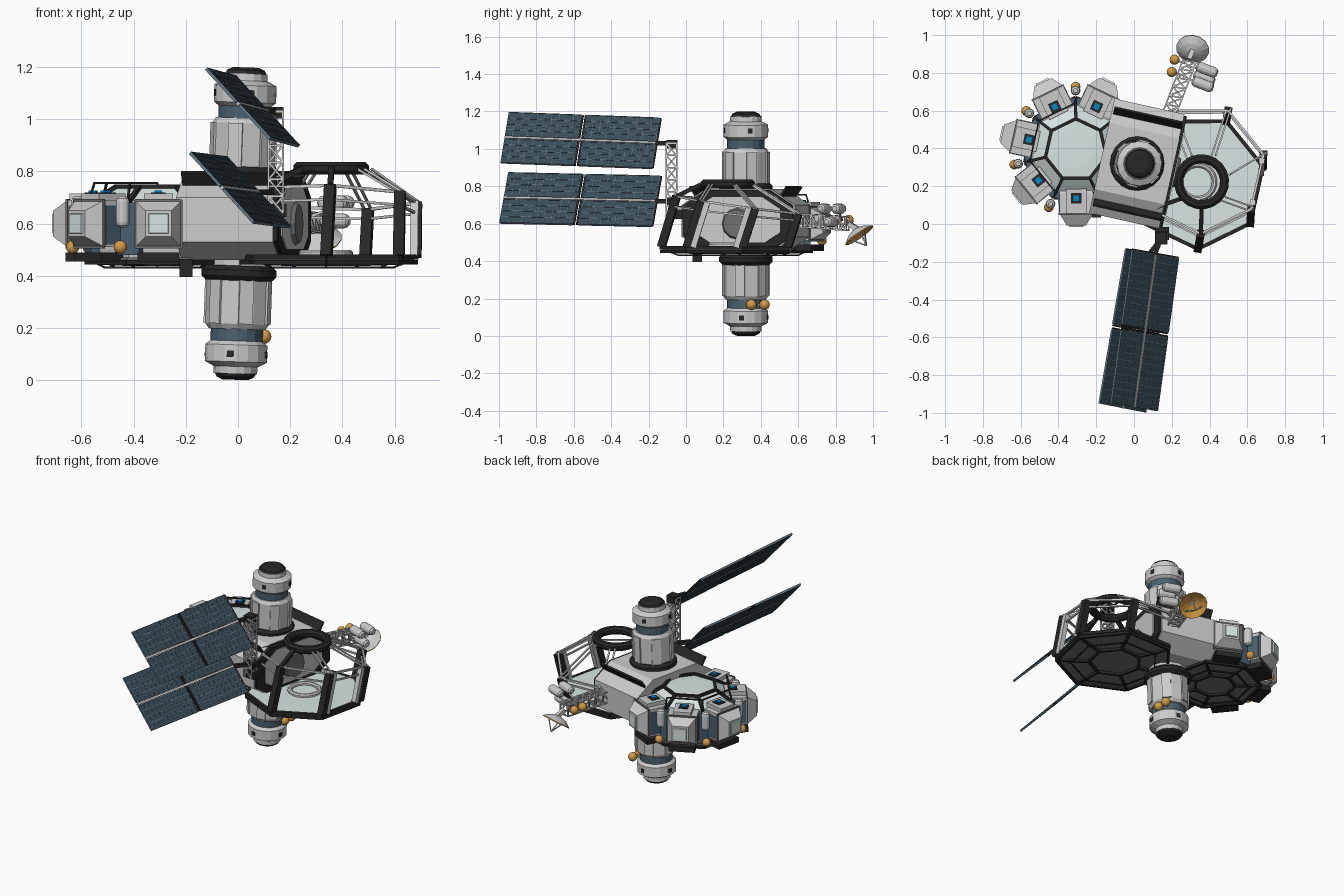
import bpy, bmesh
from math import sin, cos, pi, radians, sqrt
from mathutils import Matrix, Vector as V

if "Cube" in bpy.data.objects:
    bpy.data.objects.remove(bpy.data.objects["Cube"])

def T(x, y, z): return Matrix.Translation((x, y, z))
def R(a, ax): return Matrix.Rotation(a, 4, ax)
I = Matrix.Identity(4)
STEP = 2 * pi / 7
ROOT = T(.015, .32, 0) @ R(radians(-12.5), 'Z')      # long axis of the station
HUB, CUP = ROOT @ T(-.33, 0, 0), ROOT @ T(.335, 0, 0)

def mat(name, r, g, b):
    m = bpy.data.materials.new(name)
    m.diffuse_color = (r, g, b, 1)
    m.use_nodes = True
    m.node_tree.nodes["Principled BSDF"].inputs["Base Color"].default_value = m.diffuse_color
    return m
BLACK = mat("black", .02, .02, .02)
DARK = mat("dark_grey", .16, .16, .16)
GLASS = mat("pale_glass", .68, .78, .77)
SLATE = mat("slate", .07, .12, .16)
CELL = mat("solar_cell", .04, .075, .10)
LINE = mat("cell_line", .12, .18, .22)
ORANGE = mat("orange", .65, .32, .06)
BLUE = mat("blue", .0, .25, .6)

def finish(name, bm, m=None, M=I):
    bmesh.ops.recalc_face_normals(bm, faces=bm.faces)
    me = bpy.data.meshes.new(name)
    bm.to_mesh(me)
    bm.free()
    o = bpy.data.objects.new(name, me)
    bpy.context.collection.objects.link(o)
    o.matrix_world = M
    if m: me.materials.append(m)
    return o

def lathe(name, prof, n, M=I, m=None, start=0, closed=False):
    """Revolve (radius, height) points into n flat sides; capped, or closed into a ring."""
    bm = bmesh.new()
    rings = [[bm.verts.new((r * cos(start + 2*pi*i/n), r * sin(start + 2*pi*i/n), z))
              for i in range(n)] for r, z in prof]
    for a, b in list(zip(rings, rings[1:])) + ([(rings[-1], rings[0])] if closed else []):
        for i in range(n):
            bm.faces.new((a[i], a[(i+1) % n], b[(i+1) % n], b[i]))
    if not closed:
        bm.faces.new(rings[0])
        bm.faces.new(rings[-1])
    return finish(name, bm, m, M)

def torus(name, r, t, z, M, m):
    prof = [(r + t * cos(k*pi/4 + pi/8), z + t * sin(k*pi/4 + pi/8)) for k in range(8)]
    return lathe(name, prof, 20, M, m, closed=True)

def beams(name, segs, w, m=None, M=I, d=None):
    bm = bmesh.new()
    for a, b in segs:
        a, b = V(a), V(b)
        q = (b - a).to_track_quat('Z', 'Y').to_matrix().to_4x4()
        bmesh.ops.create_cube(bm, size=1, matrix=Matrix.Translation((a + b) / 2) @ q
                              @ Matrix.Diagonal((w, d or w, (b - a).length, 1)))
    return finish(name, bm, m, M)

def boxes(name, items, m=None, M=I):
    bm = bmesh.new()
    for c, s in items:
        bmesh.ops.create_cube(bm, size=1, matrix=T(*c) @ Matrix.Diagonal((*s, 1)))
    return finish(name, bm, m, M)

def balls(name, pts, r, M=I):
    bm = bmesh.new()
    for p in pts:
        bmesh.ops.create_uvsphere(bm, u_segments=12, v_segments=8, radius=r, matrix=T(*p))
    for f in bm.faces: f.smooth = True
    finish(name, bm, ORANGE, M)

def tank(name, M, r, L):
    h = L / 2
    lathe(name, [(r*.45, -h), (r*.85, -h + r*.3), (r, -h + r*.8), (r, h - r*.8),
                 (r*.85, h - r*.3), (r*.45, h)], 12, M)

def truss(name, a, b, w, n, side, up, M=I):
    a, b = V(a), V(b)
    s, u = V(side) * w/2, V(up) * w/2
    cs = [s + u, s - u, -s - u, -s + u]
    segs = [(a + c, b + c) for c in cs]
    for i in range(n):
        p, q = a.lerp(b, i / n), a.lerp(b, (i + 1) / n)
        for k in range(4):
            segs += [(p + cs[k], q + cs[(k+1) % 4]), (q + cs[k], q + cs[(k+1) % 4])]
    beams(name, segs, .008, None, M)

def hept(r, z, start, k): return (r * cos(start + k*STEP), r * sin(start + k*STEP), z)
def loop(r, z, s): return [(hept(r, z, s, k), hept(r, z, s, k+1)) for k in range(7)]
def spokes(r1, z1, r2, z2, s): return [(hept(r1, z1, s, k), hept(r2, z2, s, k)) for k in range(7)]

# --- vertical tower, same stack above and below
MID = T(.01, .32, .6) @ R(radians(2), 'Y')
for tag, M in (("upper", MID), ("lower", MID @ R(pi, 'X'))):
    lathe(tag + "_drum", [(.122, .14), (.122, .385), (.108, .405)], 12, M)
    for k in range(6):
        boxes(f"{tag}_drum_panel_{k}", [((.12, 0, .29), (.012, .055, .19))], None, M @ R(pi/12 + k*pi/3, 'Z'))
    torus(tag + "_collar", .115, .031, .19, M, BLACK)
    lathe(tag + "_neck", [(.1, .39), (.1, .46)], 16, M, SLATE)
    lathe(tag + "_band", [(.1, .45), (.119, .465), (.119, .53), (.085, .548), (.083, .575)], 16, M)
    for k in range(4):
        boxes(f"{tag}_vent_{k}", [((.117, 0, .5), (.006, .025, .025))], BLACK, M @ R(k*pi/2 + pi/16, 'Z'))
    lathe(tag + "_cap", [(.08, .572), (.072, .588), (.05, .599)], 16, M, BLACK)
balls("drum_tank", [(.1, .35, .167), (.1, .42, .167)], .028)
beams("drum_tank_mount", [((.03, .36, .167), (.1, .35, .167)), ((.03, .36, .167), (.1, .42, .167))], .012)

# --- central body: octagonal section along the long axis
prof = [(.31, .53), (.31, .70), (.18, .785), (-.18, .785), (-.31, .70), (-.31, .53), (-.2, .46), (.2, .46)]
def section(name, x0, x1, s, m=None):
    bm = bmesh.new()
    a, b = ([bm.verts.new((x, y*s, .62 + (z - .62)*s)) for y, z in prof] for x in (x0, x1))
    for i in range(8): bm.faces.new((a[i], a[(i+1) % 8], b[(i+1) % 8], b[i]))
    bm.faces.new(a)
    bm.faces.new(b)
    finish(name, bm, m, ROOT)
section("central_body", -.19, .19, 1)
section("body_end_collar", .19, .205, .97, BLACK)
section("body_end_panel", .205, .21, .75)
for s in (-1, 1):
    beams("body_dark_strip", [((-.18, s*.235, .752), (.19, s*.235, .752))], .012, BLACK,
          ROOT @ T(0, s*.235, .752) @ R(-s*.58, 'X') @ T(0, -s*.235, -.752), .11)
lathe("inner_hatch", [(.09, .2), (.075, .225)], 12, ROOT @ T(0, 0, .6) @ R(pi/2, 'Y'), DARK)

# --- seven-sided hub with five window pods
lathe("hub_core", [(.26, .465), (.265, .50), (.25, .675), (.165, .725)], 7, HUB)
lathe("hub_roof_glass", [(.24, .685), (.165, .735), (.10, .738)], 7, HUB, GLASS)
lathe("hub_floor", [(.275, .452), (.275, .47)], 7, HUB, DARK)
beams("hub_roof_frame", loop(.165, .742, 0) + spokes(.165, .742, .26, .685, 0), .016, BLACK, HUB)
beams("hub_roof_rail", loop(.25, .755, 0)[2:5] + spokes(.25, .755, .27, .69, 0)[2:6], .008, BLACK, HUB)
for k in range(-2, 3):
    P = HUB @ R(pi + k*STEP, 'Z')
    Q = P @ T(0, 0, .6) @ R(pi/2, 'Y')
    sq = lambda *pts: [(h * sqrt(2), x) for h, x in pts]
    tag = f"pod_{k+2}"
    lathe(tag + "_shell", sq((.075, .18), (.09, .23), (.09, .335), (.05, .40)), 4, Q, None, pi/4)
    boxes(tag + "_roof", [((.27, 0, .70), (.13, .11, .03))], None, P)
    lathe(tag + "_window", sq((.045, .38), (.036, .408)), 4, Q, GLASS, pi/4)
    boxes(tag + "_side_panel", [((.285, s*.089, .595), (.09, .008, .15)) for s in (-1, 1)], SLATE, P)
    boxes(tag + "_sled", [((.27, 0, .472), (.15, .16, .034))], BLACK, P)
    boxes(tag + "_port", [((.255, 0, .712), (.055, .055, .016))], BLACK, P)
    boxes(tag + "_port_light", [((.255, 0, .722), (.03, .03, .008))], BLUE, P)
    e = [(.338, y, z) for y, z in ((-.09, .51), (.09, .51), (.09, .69), (-.09, .69))]
    beams(tag + "_frame", [(e[i], e[(i+1) % 4]) for i in range(4)], .009, DARK, P)
    if k < 2:
        G = P @ R(STEP/2, 'Z')
        tank(f"gap_tank_{k+2}", G @ T(.315, 0, .645), .026, .12)
        balls(f"gap_ball_{k+2}", [(.335, 0, .51)], .026, G)
        boxes(f"gap_wall_{k+2}", [((.25, 0, .58), (.05, .1, .2))], SLATE, G)

# --- open-frame cupola: base shifted forward, tilted upper rim shifted back
S = pi / 7                                        # flat side faces outward
BASE = CUP @ T(0, -.025, 0)
lathe("cupola_floor_glass", [(.345, .468), (.345, .48)], 7, BASE, GLASS, S)
lathe("cupola_floor", [(.35, .455), (.35, .469)], 7, BASE, DARK, S)
torus("cupola_floor_ring", .09, .015, .485, BASE, None)
beams("cupola_base_frame", loop(.355, .472, S), .02, BLACK, BASE)
b = [V(hept(.355, .475, S, k)) + V((0, -.025, 0)) for k in range(7)]
t = [V(hept(.145, .81, S, k)) + V((.02, -.02, 0)) for k in range(7)]
rim = []
for k in range(7):
    x, y, _ = hept(.342, 0, S, k)
    rim.append(V((x, y + .045, .70 - .14*y)))
beams("cupola_column", [(b[k], rim[k]) for k in (0, 1, 5, 6)], .042, BLACK, CUP)
beams("cupola_front_rib", [(rim[k], t[k]) for k in (4, 5)], .022, BLACK, CUP)
side = V((.011, .011, 0))
beams("cupola_roof_rib", [(rim[k] + s*side, t[k] + s*side) for k in (0, 1, 2, 6) for s in (-1, 1)], .009, None, CUP)
edge = [(1, 0), (0, 6), (6, 5), (1, 2), (5, 4)]
beams("cupola_top_rail", [(rim[i], rim[j]) for i, j in edge], .012, None, CUP)
low = [p.lerp(q, .8) for p, q in zip(b, rim)]
beams("cupola_mid_rail", [(low[i], low[j]) for i, j in edge], .010, None, CUP)
beams("cupola_side_panel", [(b[i].lerp(b[j], .12), rim[i].lerp(rim[j], .12)) for i, j in ((0, 6), (6, 0))], .03, None, CUP)
torus("cupola_ring", .122, .026, .812, CUP @ T(.02, -.02, 0), BLACK)

# --- under-floor frames on both ends
for tag, M, s, r in (("hub", HUB, 0, .28), ("cupola", BASE, S, .355)):
    beams(tag + "_under_frame", loop(r, .452, s) + loop(r*.45, .446, s) + spokes(r*.45, .446, r, .452, s), .016, BLACK, M)
    beams(tag + "_under_rail", loop(r*.75, .432, s) + spokes(r*.75, .432, r*.9, .452, s), .007, BLACK, M)
boxes("under_box", [((-.2, .06, .43), (.05, .05, .07))], BLACK)

# --- dish arm with tanks
truss("dish_arm", (.11, .29, .62), (.155, .59, .60), .07, 6, (1, 0, 0), (0, 0, 1), ROOT)
for i, (u, v, z) in enumerate(((.25, .485, .68), (.255, .565, .68), (.25, .52, .61))):
    tank(f"arm_tank_{i}", ROOT @ T(u, v, z) @ R(-.15, 'Z') @ R(pi/2, 'Y'), .028, .12)
beams("arm_tank_mount", [((.14, .5, .62), (.25, .485, .66)), ((.15, .56, .62), (.25, .565, .66))], .01, None, ROOT)
balls("arm_ball", [(.215, .87, .62), (.20, .805, .62)], .027)
beams("arm_ball_mount", [((.27, .85, .61), (.215, .87, .62)), ((.25, .79, .61), (.20, .805, .62))], .01)
nrm = V((.15, .55, -.8)).normalized()
D = T(.31, .925, .54) @ nrm.to_track_quat('Z', 'Y').to_matrix().to_4x4()
lathe("dish_back", [(.02, -.036), (.055, -.024), (.088, .0), (.085, .003), (.053, -.019), (.018, -.03)], 14, D)
lathe("dish_face", [(.012, -.028), (.052, -.017), (.088, .006), (.089, .001), (.053, -.0185), (.012, -.03)],
      14, D, ORANGE, closed=True)
beams("dish_feed", [((.06*cos(k*2*pi/3), .06*sin(k*2*pi/3), -.01), (0, 0, .07)) for k in range(3)], .006, None, D)
beams("dish_mount", [((.31, .92, .57), (.29, .87, .60))], .025)

# --- solar mast and two wings
truss("solar_mast", (.145, -.078, .64), (.145, -.078, 1.03), .055, 6, (1, 0, 0), (0, 1, 0))
boxes("mast_joint", [((.145, -.075, 1.025), (.06, .06, .045)), ((.145, -.07, .72), (.065, .065, .04)),
                     ((.15, -.05, .65), (.07, .07, .05))], BLACK)
for tag, near, far in (("upper", (.112, -.16, 1.03), (.0, -.97, 1.06)),
                       ("lower", (.078, -.16, .72), (-.062, -.975, .738))):
    near, far, c = V(near), V(far), V((.12, -.027, -.132))
    d, n = (far - near).normalized(), (far - near).cross(c).normalized()
    rot = Matrix((d, n.cross(d), n)).transposed().to_4x4()
    L, W = (far - near).length, c.length
    M = Matrix.Translation(near) @ rot
    cells, grid = [], []
    for x in (.242, .758):
        for s in (-1, 1):
            yc, h, l = s*(W/2 + .006), W - .012, L*.478
            cells.append(((L*x, yc, 0), (l, h, .009)))
            grid += [((L*x, yc + h*(j/4 - .5), 0), (l, .004, .013)) for j in range(5)]
            grid += [((L*x + l*(i/10 - .5), yc, 0), (.003, h, .012)) for i in range(11)]
    boxes(tag + "_wing_cells", cells, CELL, M)
    boxes(tag + "_wing_grid", grid, LINE, M)
    beams(tag + "_wing_spine", [((0, 0, 0), (L, 0, 0))], .013, None, M)
    beams(tag + "_wing_crossbar", [((L*x, -W, 0), (L*x, W, 0)) for x in (-.004, .49, .51)], .01, BLACK, M)
    beams(tag + "_wing_arm", [((.145, -.075, near.z), near)], .022, BLACK)
